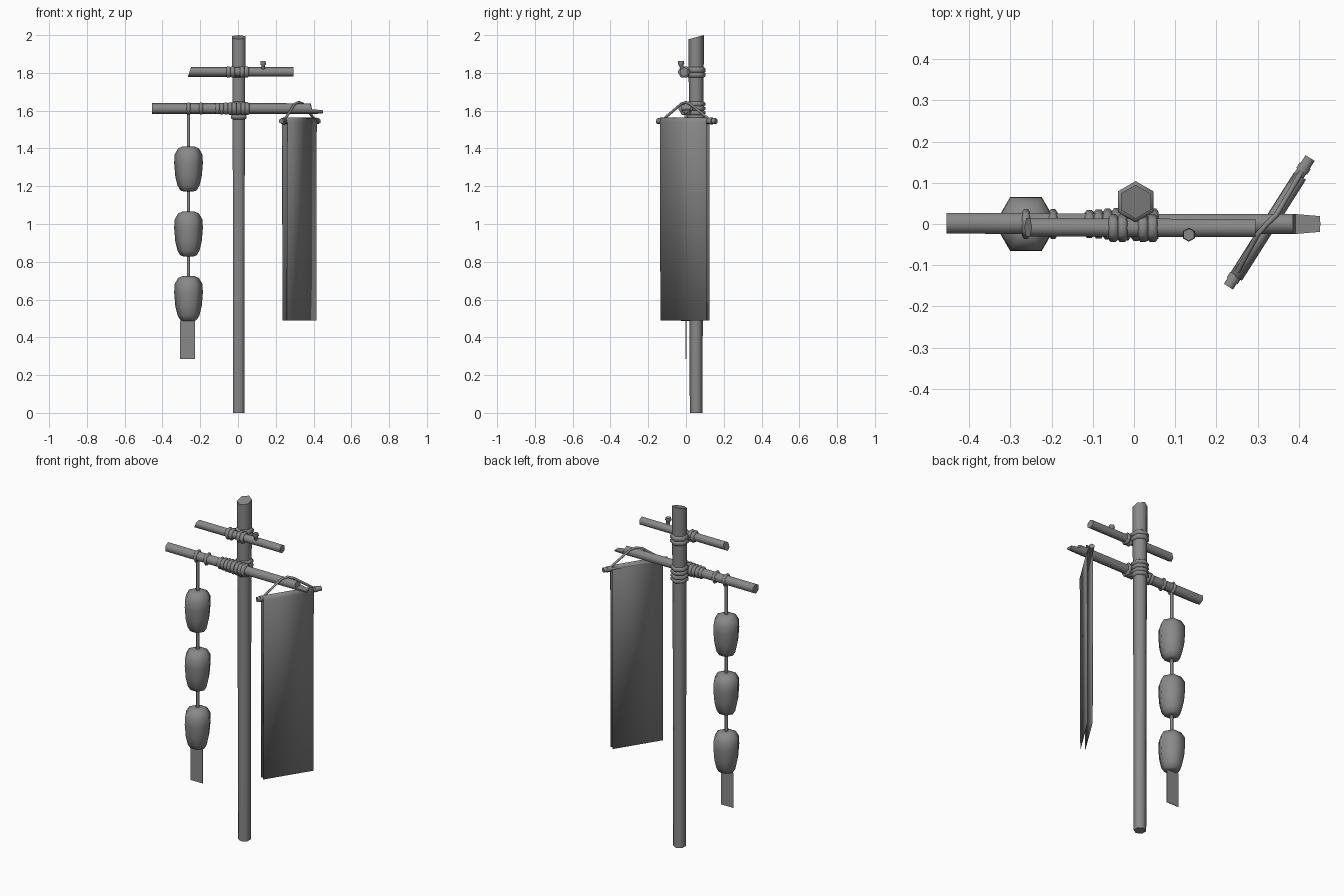
import bpy, bmesh, math
from mathutils import Vector

cube = bpy.data.objects.get("Cube")
if cube:
    bpy.data.objects.remove(cube, do_unlink=True)

grey = bpy.data.materials.new("weathered_grey")
grey.use_nodes = True
COLOUR = (0.25, 0.25, 0.25, 1)
grey.diffuse_color = COLOUR
grey.node_tree.nodes["Principled BSDF"].inputs["Base Color"].default_value = COLOUR


def finish(bm, name, smooth=True):
    bmesh.ops.recalc_face_normals(bm, faces=bm.faces)
    mesh = bpy.data.meshes.new(name)
    bm.to_mesh(mesh)
    bm.free()
    mesh.materials.append(grey)
    ob = bpy.data.objects.new(name, mesh)
    bpy.context.collection.objects.link(ob)
    if smooth:
        bpy.ops.object.select_all(action='DESELECT')
        ob.select_set(True)
        bpy.context.view_layer.objects.active = ob
        bpy.ops.object.shade_smooth_by_angle(angle=math.radians(65))
    return ob


def tube(name, stations, sides=6, up=(0, 1, 0), edit=None):
    """Loft polygon rings along (point, radius) stations; edit adjusts vertices."""
    bm = bmesh.new()
    pts = [Vector(p) for p, _ in stations]
    rings = []
    for i, (_, r) in enumerate(stations):
        d = (pts[min(i + 1, len(pts) - 1)] - pts[max(i - 1, 0)]).normalized()
        u = Vector(up)
        u = (u - d * u.dot(d)).normalized()
        v = d.cross(u)
        rings.append([bm.verts.new(pts[i] + r * (u * math.cos(a) + v * math.sin(a)))
                      for a in (2 * math.pi * k / sides for k in range(sides))])
    for a, b in zip(rings, rings[1:]):
        for k in range(sides):
            n = (k + 1) % sides
            bm.faces.new((a[k], a[n], b[n], b[k]))
    bm.faces.new(rings[0])
    bm.faces.new(rings[-1])
    if edit:
        for v in bm.verts:
            edit(v.co)
    return finish(bm, name)


def wrap(name, centre, axis, radius, half):
    """One rounded turn of rope around a pole or bar."""
    c, d = Vector(centre), Vector(axis)
    prof = [(-1, .8), (-.5, 1), (.5, 1), (1, .8)]
    return tube(name, [(c + d * half * t, radius * s) for t, s in prof],
                up=(0, 1, 0))


PX, PY = 0.004, 0.054
BAR_Z, TOP_Z = 1.611, 1.805


# Main pole with a slanted top cut
def slant_top(co):
    if co.z > 1.9:
        co.z += (co.y - PY) * 0.27


tube("main_pole", [((PX, PY, 0), .034), ((PX, PY, .6), .035),
                   ((PX, PY, 1.4), .037), ((PX, PY, 1.989), .041)], edit=slant_top)


# Lower crossbar with a notched tip
def notch(co):
    if co.x > .388:
        co.z = min(co.z, 1.608 - (co.x - .39) * .1)


tube("lower_crossbar", [((-.455, .002, BAR_Z), .029), ((-.1, 0, BAR_Z), .029),
                        ((.385, 0, BAR_Z), .028), ((.39, 0, BAR_Z), .028),
                        ((.45, 0, 1.606), .022)], up=(0, 0, 1), edit=notch)


# Upper crossbar with a slanted left end
def slant_left(co):
    if co.x < -.2:
        co.x += (co.z - TOP_Z) * .35


tube("upper_crossbar", [((-.257, -.008, TOP_Z), .026), ((.295, -.01, TOP_Z), .025)],
     up=(0, 0, 1), edit=slant_left)
tube("twig_stub", [((.133, -.018, 1.815), .011), ((.133, -.025, 1.84), .011),
                   ((.133, -.026, 1.846), .017), ((.133, -.026, 1.862), .015)])

# Rope lashings on the crossbars
for i, x in enumerate((-.108, -.086, -.064, -.042, -.02)):
    wrap("lower_lashing", (x, 0, BAR_Z), (1, 0, 0), .034 + .0015 * i, .012)
for x in (.005, .028, .048):
    wrap("lower_lashing", (x, -.002, BAR_Z), (1, 0, 0), .039, .012)
for x in (-.05, -.028, .022, .045):
    wrap("upper_lashing", (x, -.01, TOP_Z), (1, 0, 0), .034, .012)
for x in (-.262, -.196):
    wrap("lantern_lashing", (x, 0, BAR_Z), (1, 0, 0), .036, .01)

# Rope lashings on the pole
for z in (1.567, 1.588, 1.612, 1.635):
    wrap("pole_lashing", (PX, PY, z), (0, 0, 1), .048, .013)
for z in (1.79, 1.815):
    wrap("pole_lashing", (PX, PY, z), (0, 0, 1), .05, .015)

# Lantern string, three lanterns and a paper tag
LX = -.262
tube("lantern_rope", [((LX, 0, 1.6), .009), ((LX, 0, .5), .009)])
PROFILE = [(.238, .032), (.228, .055), (.195, .074), (.15, .076),
           (.08, .070), (.03, .058), (.005, .042), (0, .025)]
for base in (1.172, .828, .486):
    tube("lantern", [((LX, 0, base + z), r) for z, r in PROFILE], up=(1, 0, 0))

bm = bmesh.new()
bmesh.ops.create_cube(bm, size=1)
for v in bm.verts:
    v.co = Vector((-.268 + v.co.x * .08, v.co.y * .003, .387 + v.co.z * .204))
finish(bm, "paper_tag", smooth=False)

# Banner rod, set diagonally across the lower crossbar
A, B = Vector((.229, -.152, 1.545)), Vector((.427, .16, 1.545))
along = (B - A).normalized()
side = Vector((along.y, -along.x, 0))
tube("banner_rod", [(A, .015), (B, .015)], up=(0, 0, 1))

# Cloth folded over the rod, hanging as two sheets
mid = Vector((.325, -.006, 0))
outline = [(-.013, .49), (-.016, 1.54), (-.010, 1.557), (0, 1.563),
           (.010, 1.557), (.016, 1.54), (.013, .49)]
bm = bmesh.new()
edges = []
for end in (-.145, .145):
    edges.append([bm.verts.new(mid + along * end + side * s + Vector((0, 0, z)))
                  for s, z in outline])
for k in range(len(outline) - 1):
    bm.faces.new((edges[0][k], edges[0][k + 1], edges[1][k + 1], edges[1][k]))
banner = finish(bm, "banner_cloth")
solid = banner.modifiers.new("thickness", 'SOLIDIFY')
solid.thickness = .002
solid.offset = 0

# Cord looped over the crossbar to hold the rod
cord = [A + along * .025, Vector((.3, -.025, 1.636)), Vector((.322, 0, 1.645)),
        Vector((.345, .022, 1.636)), B - along * .03]
tube("banner_cord", [(p, .007) for p in cord], up=(0, 0, 1))
for p in (cord[0], cord[-1]):
    tube("cord_knot", [(p - along * .008, .018), (p + along * .008, .018)], up=(0, 0, 1))
